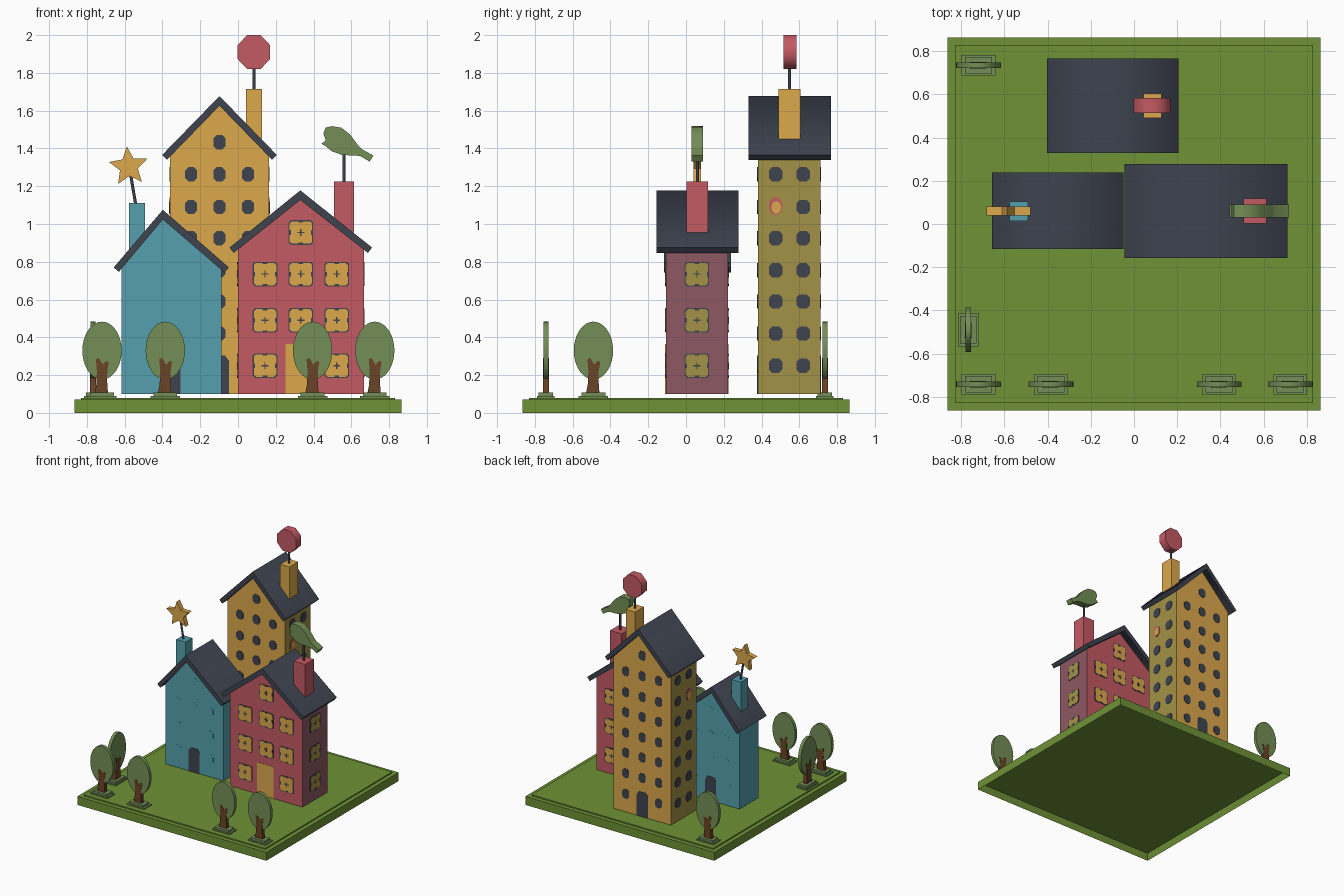
import bpy, bmesh, math
from mathutils import Vector

if "Cube" in bpy.data.objects:
    bpy.data.objects.remove(bpy.data.objects["Cube"])


def material(name, r, g, b):
    m = bpy.data.materials.new(name)
    lin = [((c / 255 + 0.055) / 1.055) ** 2.4 for c in (r, g, b)]
    m.diffuse_color = (*lin, 1)
    m.use_nodes = True
    m.node_tree.nodes["Principled BSDF"].inputs["Base Color"].default_value = m.diffuse_color
    return m


GRASS = material("grass_green", 110, 146, 54)
LEAF = material("leaf_green", 115, 143, 86)
BARK = material("bark_brown", 106, 67, 38)
SLATE = material("slate", 62, 67, 79)
TEAL = material("teal", 85, 160, 174)
RED = material("brick_red", 196, 90, 99)
GOLD = material("golden_yellow", 220, 168, 76)
RED_SIDE = material("muted_red", 142, 88, 99)
GOLD_SIDE = material("olive_gold", 164, 145, 70)


def prisms(name, parts, mat, smooth=0):
    """parts: (outline, axis, a, b); the outline lies in the (other axis, z) plane."""
    bm = bmesh.new()
    for pts, axis, a, b in parts:
        put = (lambda u, z, d: (u, d, z)) if axis == 'y' else (lambda u, z, d: (d, u, z))
        lo = [bm.verts.new(put(u, z, a)) for u, z in pts]
        hi = [bm.verts.new(put(u, z, b)) for u, z in pts]
        bm.faces.new(lo)
        bm.faces.new(hi[::-1])
        n = len(pts)
        for i in range(n):
            j = (i + 1) % n
            bm.faces.new((lo[j], lo[i], hi[i], hi[j]))
    bmesh.ops.recalc_face_normals(bm, faces=bm.faces)
    me = bpy.data.meshes.new(name)
    bm.to_mesh(me)
    bm.free()
    ob = bpy.data.objects.new(name, me)
    me.materials.append(mat)
    bpy.context.collection.objects.link(ob)
    if smooth:
        bpy.ops.object.select_all(action='DESELECT')
        ob.select_set(True)
        bpy.context.view_layer.objects.active = ob
        bpy.ops.object.shade_smooth_by_angle(angle=math.radians(smooth))
    return ob


def rect(x0, x1, z0, z1):
    return [(x0, z0), (x1, z0), (x1, z1), (x0, z1)]


def chamfered(x, z, w, h, c):
    w, h = w / 2, h / 2
    return [(x - w + c, z - h), (x + w - c, z - h), (x + w, z - h + c), (x + w, z + h - c),
            (x + w - c, z + h), (x - w + c, z + h), (x - w, z + h - c), (x - w, z - h + c)]


def ring(x, z, rx, rz, n, start=0.0):
    return [(x + rx * math.cos(start + math.tau * i / n),
             z + rz * math.sin(start + math.tau * i / n)) for i in range(n)]


def both_sides(pts, axis, lo, hi, proud=0.003):
    """Matching thin plates on the two opposite walls of a house."""
    return [(pts, axis, lo - proud, lo + 0.001), (pts, axis, hi - 0.001, hi + proud)]


def pole(name, a, b, r=0.008):
    a, b = Vector(a), Vector(b)
    bpy.ops.mesh.primitive_cylinder_add(vertices=12, radius=r, depth=(b - a).length,
                                        location=(a + b) / 2)
    ob = bpy.context.object
    ob.name = name
    ob.rotation_euler = (b - a).to_track_quat('Z', 'Y').to_euler()
    ob.data.materials.append(SLATE)


def house(name, mat, side_mat, x0, x1, y0, y1, peak, left, right):
    """Gabled walls with an overhanging roof; peak and eaves are outer roof points."""
    P, L, R = Vector(peak), Vector(left), Vector(right)

    def inset(e):
        d = (e - P).normalized()
        n = Vector((d.y, -d.x))
        return e + (n if n.y < 0 else -n) * 0.036

    def wall_top(x, e):
        return P.y + (e.y - P.y) * (x - P.x) / (e.x - P.x) - 0.035

    walls = prisms(name + "_walls", [([(x0, 0.1), (x1, 0.1), (x1, wall_top(x1, R)),
                                       (P.x, P.y - 0.035), (x0, wall_top(x0, L))], 'y', y0, y1)], mat)
    # Side walls have a muted colour
    walls.data.materials.append(side_mat)
    for f in walls.data.polygons:
        f.material_index = int(abs(f.normal.x) > 0.9)
    inner = (P.x, P.y - 0.051)
    roof = prisms(name + "_roof", [([L, P, R, inset(R), inner, inset(L)], 'y', y0 - 0.05, y1 + 0.055)], SLATE)
    # Smooth over the ridge only
    me = roof.data
    for f in me.polygons:
        f.use_smooth = True
    for e in me.edges:
        a, b = (me.vertices[v].co for v in e.vertices)
        e.use_edge_sharp = not (abs(a.x - P.x) < 1e-4 and abs(b.x - P.x) < 1e-4 and abs(a.z - b.z) < 1e-4)


# Base: slab hollow underneath, with a low raised lawn
slab = prisms("base_slab", [(rect(-0.865, 0.865, 0, 0.07), 'y', -0.865, 0.865)], GRASS)
bm = bmesh.new()
bm.from_mesh(slab.data)
bottom = [f for f in bm.faces if f.normal.z < -0.9]
bmesh.ops.inset_region(bm, faces=bottom, thickness=0.02)
bmesh.ops.translate(bm, verts=bottom[0].verts[:], vec=(0, 0, 0.055))
bm.to_mesh(slab.data)
bm.free()
prisms("lawn", [(rect(-0.83, 0.83, 0.065, 0.08), 'y', -0.83, 0.83)], GRASS)

# Houses
Y = (-0.36, 0.165, 0.38, 0.712)
T = (-0.618, -0.088, -0.066, 0.183)
R = (0.0, 0.666, -0.107, 0.222)
house("tall_house", GOLD, GOLD_SIDE, *Y, (-0.098, 1.677), (-0.402, 1.365), (0.206, 1.365))
house("small_house", TEAL, TEAL, *T, (-0.398, 1.075), (-0.658, 0.77), (-0.048, 0.77))
house("wide_house", RED, RED_SIDE, *R, (0.33, 1.178), (-0.045, 0.875), (0.71, 0.875))

# Tall house windows and doors
rows = [0.25, 0.42, 0.59, 0.755, 0.925, 1.09, 1.263]
wins = both_sides(chamfered(-0.098, 1.433, 0.064, 0.076, 0.018), 'y', Y[2], Y[3])
for z in rows:
    for x in (-0.248, -0.098, 0.053):
        if z > 0.3 or x != -0.098:
            wins += both_sides(chamfered(x, z, 0.064, 0.076, 0.018), 'y', Y[2], Y[3])
    for y in (0.475, 0.62):
        if (y, z) != (0.475, 1.09):
            wins += both_sides(chamfered(y, z, 0.072, 0.076, 0.018), 'x', Y[0], Y[1])
prisms("tall_house_windows", wins, SLATE)
prisms("lit_window_red", both_sides(ring(0.475, 1.095, 0.036, 0.048, 10), 'x', Y[0], Y[1]), RED)
prisms("lit_window_gold", both_sides(ring(0.478, 1.088, 0.026, 0.034, 10), 'x', Y[0], Y[1], 0.005), GOLD)


def door(x, w, h):
    return [(x - w, 0.1), (x + w, 0.1), (x + w, h - 0.03), (x + w * 0.6, h), (x - w * 0.6, h), (x - w, h - 0.03)]


prisms("tall_house_doors", both_sides(door(-0.1, 0.052, 0.305), 'y', Y[2], Y[3]), SLATE)
prisms("small_house_doors", both_sides(door(-0.355, 0.05, 0.3), 'y', T[2], T[3]), SLATE)
prisms("wide_house_doors", both_sides(rect(0.252, 0.402, 0.1, 0.365), 'y', R[2], R[3]), GOLD)

# Small house windows, in wall colour
wins = both_sides(chamfered(-0.355, 0.84, 0.06, 0.075, 0.018), 'y', T[2], T[3], 0.001)
for z in (0.25, 0.445, 0.64):
    for x in (-0.5, -0.355, -0.21):
        if z > 0.3 or x != -0.355:
            wins += both_sides(chamfered(x, z, 0.06, 0.075, 0.018), 'y', T[2], T[3], 0.001)
prisms("small_house_windows", wins, TEAL)

# Wide house windows: dark frame, gold pane, dark cross and edge notches
spots = [(0.333, 0.955, 'y')]
for z in (0.25, 0.49, 0.735):
    spots += [(x, z, 'y') for x in (0.143, 0.333, 0.523) if z > 0.3 or x != 0.333]
    spots.append((0.058, z, 'x'))
panes, dark = {'x': [], 'y': []}, []
for u, z, ax in spots:
    lo, hi = (R[2], R[3]) if ax == 'y' else (R[0], R[1])
    dark += both_sides(chamfered(u, z, 0.13, 0.13, 0.012), ax, lo, hi, 0.002)
    panes[ax] += both_sides(chamfered(u, z, 0.119, 0.119, 0.012), ax, lo, hi, 0.0035)
    for du, dz, w, h in ((0, 0, 0.036, 0.007), (0, 0, 0.007, 0.036), (-0.058, 0, 0.01, 0.024),
                         (0.058, 0, 0.01, 0.024), (0, -0.058, 0.024, 0.01), (0, 0.058, 0.024, 0.01)):
        dark += both_sides(rect(u + du - w / 2, u + du + w / 2, z + dz - h / 2, z + dz + h / 2),
                           ax, lo, hi, 0.005)
prisms("wide_house_panes", panes['y'], GOLD)
prisms("wide_house_side_panes", panes['x'], GOLD_SIDE)
prisms("wide_house_window_frames", dark, SLATE)

# Chimneys
prisms("tall_chimney", [(rect(0.043, 0.127, 1.45, 1.715), 'y', 0.49, 0.605)], GOLD)
prisms("small_chimney", [(rect(-0.576, -0.492, 0.83, 1.11), 'y', 0.015, 0.105)], TEAL)
prisms("wide_chimney", [(rect(0.507, 0.613, 0.955, 1.225), 'y', 0.003, 0.117)], RED)

# Poles and roof ornaments
pole("octagon_pole", (0.084, 0.548, 1.71), (0.084, 0.548, 1.85))
pole("star_pole", (-0.541, 0.06, 1.1), (-0.57, 0.06, 1.27))
pole("bird_pole", (0.56, 0.06, 1.22), (0.56, 0.06, 1.39))
r8 = 0.09 / math.cos(math.pi / 8)
prisms("octagon_ornament", [(ring(0.084, 1.91, r8 * 0.95, r8, 8, math.pi / 8), 'y', 0.515, 0.584)], RED, 60)
star = []
for i in range(10):
    r, a = (0.107, 0.05)[i % 2], math.radians(95 + 36 * i)
    star.append((-0.579 + r * math.cos(a), 1.304 + r * math.sin(a)))
prisms("star_ornament", [(star, 'y', 0.04, 0.08)], GOLD)
bird = [(0.442, 1.425), (0.465, 1.442), (0.452, 1.48), (0.464, 1.51), (0.497, 1.518), (0.547, 1.51),
        (0.592, 1.475), (0.637, 1.415), (0.654, 1.397), (0.717, 1.362), (0.697, 1.33),
        (0.647, 1.36), (0.612, 1.363), (0.552, 1.365), (0.497, 1.385), (0.467, 1.41)]
prisms("bird_ornament", [(bird, 'y', 0.03, 0.09)], LEAF, 50)


# Trees: flat oval crown, forked trunk, stepped foot
def tree(name, x, y, axis='y'):
    u, d = (x, y) if axis == 'y' else (y, x)
    prisms(name + "_crown", [(ring(u, 0.33, 0.104, 0.153, 36), axis, d - 0.013, d + 0.013)], LEAF, 30)
    trunk = [(-0.04, 0.1), (0.032, 0.1), (0.027, 0.17), (0.028, 0.22), (0.036, 0.27), (0.022, 0.275),
             (0.004, 0.255), (-0.016, 0.29), (-0.032, 0.285), (-0.027, 0.22), (-0.03, 0.15)]
    prisms(name + "_trunk", [([(u + a, z) for a, z in trunk], axis, d - 0.0155, d + 0.0155)], BARK)
    prisms(name + "_foot", [(rect(u - 0.078, u + 0.078, 0.078, 0.09), axis, d - 0.047, d + 0.047),
                            (rect(u - 0.063, u + 0.063, 0.078, 0.107), axis, d - 0.038, d + 0.038)], LEAF)


for i, x in enumerate((-0.72, -0.385, 0.395, 0.724)):
    tree(f"front_tree_{i + 1}", x, -0.742)
tree("back_tree", -0.72, 0.735)
tree("side_tree", -0.768, -0.49, 'x')
